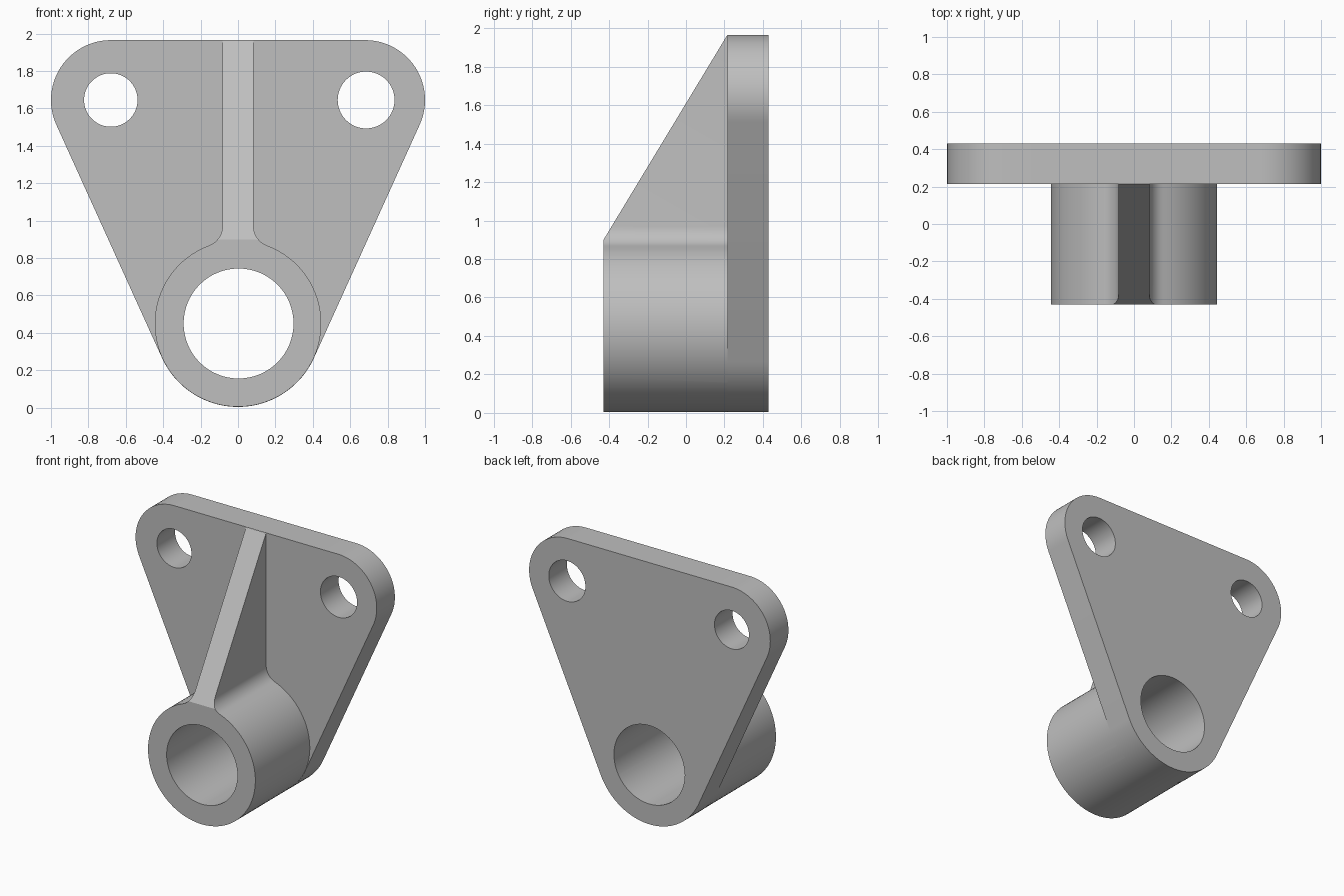
import bpy
import bmesh
from math import sin, cos, acos, atan2, hypot, sqrt, pi, radians

cube = bpy.data.objects.get("Cube")
if cube:
    bpy.data.objects.remove(cube, do_unlink=True)

# Main dimensions
FRONT, BACK, PLATE_FRONT = -0.43, 0.43, 0.215
HUB_Z, HUB_R, BORE_R = 0.45, 0.446, 0.294
EAR_X, EAR_Z, EAR_R = 0.68, 1.645, 0.32
RIB_HALF, FILLET_R = 0.083, 0.11
TOP = EAR_Z + EAR_R

grey = bpy.data.materials.new("plain grey")
grey.use_nodes = True
colour = (0.52, 0.52, 0.52, 1)
grey.diffuse_color = colour
grey.node_tree.nodes["Principled BSDF"].inputs["Base Color"].default_value = colour


def arc(cx, cz, r, start, end, steps):
    """Points on an arc in the x-z plane, angles in radians."""
    angles = [start + (end - start) * i / steps for i in range(steps + 1)]
    return [(cx + r * cos(a), cz + r * sin(a)) for a in angles]


def extrude(name, outline, y0, y1, slope=None):
    """Solid from an x-z outline between two y values, optionally cut by a plane."""
    bm = bmesh.new()
    face = bm.faces.new([bm.verts.new((x, y0, z)) for x, z in outline])
    moved = bmesh.ops.extrude_face_region(bm, geom=[face])["geom"]
    bmesh.ops.translate(bm, vec=(0, y1 - y0, 0),
                        verts=[v for v in moved if isinstance(v, bmesh.types.BMVert)])
    if slope:
        cut = bmesh.ops.bisect_plane(bm, geom=bm.verts[:] + bm.edges[:] + bm.faces[:],
                                     plane_co=slope[0], plane_no=slope[1], clear_outer=True)
        edges = [e for e in cut["geom_cut"] if isinstance(e, bmesh.types.BMEdge)]
        bmesh.ops.holes_fill(bm, edges=edges)
    bmesh.ops.recalc_face_normals(bm, faces=bm.faces)
    mesh = bpy.data.meshes.new(name)
    bm.to_mesh(mesh)
    bm.free()
    mesh.materials.append(grey)
    obj = bpy.data.objects.new(name, mesh)
    bpy.context.collection.objects.link(obj)
    return obj


def combine(target, tool, operation):
    mod = target.modifiers.new(operation.lower(), "BOOLEAN")
    mod.operation, mod.object, mod.solver = operation, tool, "EXACT"
    bpy.context.view_layer.objects.active = target
    bpy.ops.object.modifier_apply(modifier=mod.name)
    bpy.data.objects.remove(tool, do_unlink=True)


# Mounting plate: tangent outline around the hub and two ears
rise = EAR_Z - HUB_Z
side = atan2(rise, EAR_X) - acos((HUB_R - EAR_R) / hypot(EAR_X, rise))
bracket = extrude("mounting_bracket",
                  arc(EAR_X, EAR_Z, EAR_R, side, pi / 2, 24)
                  + arc(-EAR_X, EAR_Z, EAR_R, pi / 2, pi - side, 24)
                  + arc(0, HUB_Z, HUB_R, pi - side, 2 * pi + side, 40),
                  PLATE_FRONT, BACK)

# Hub with filleted rib: one profile, sloped off at the front
hub_r = HUB_R - 0.001
fx = RIB_HALF + FILLET_R
fz = HUB_Z + sqrt((hub_r + FILLET_R) ** 2 - fx ** 2)
lean = atan2(fz - HUB_Z, fx)
right = [(RIB_HALF, TOP - 0.002)] + arc(fx, fz, FILLET_R, pi, pi + lean, 8)
left = [(-x, z) for x, z in reversed(right)]
round_part = arc(0, HUB_Z, hub_r, lean, -pi - lean, 72)[1:-1]
hub_top = HUB_Z + HUB_R + 0.002
normal = (0, hub_top - TOP, PLATE_FRONT - FRONT)
hub = extrude("hub_and_rib", right + round_part + left, FRONT, PLATE_FRONT + 0.1,
              slope=((0, FRONT, hub_top), normal))
combine(bracket, hub, "UNION")

# Hub bore and the two bolt holes
for x, z, r in ((0.003, HUB_Z, BORE_R), (-EAR_X, EAR_Z, 0.143), (EAR_X + 0.005, EAR_Z, 0.152)):
    hole = extrude("hole_cutter", arc(x, z, r, 0, 2 * pi, 64)[:-1], -1, 1)
    hole.hide_render = True
    combine(bracket, hole, "DIFFERENCE")

bpy.ops.object.select_all(action="DESELECT")
bracket.select_set(True)
bpy.context.view_layer.objects.active = bracket
bpy.ops.object.shade_smooth_by_angle(angle=radians(30))
